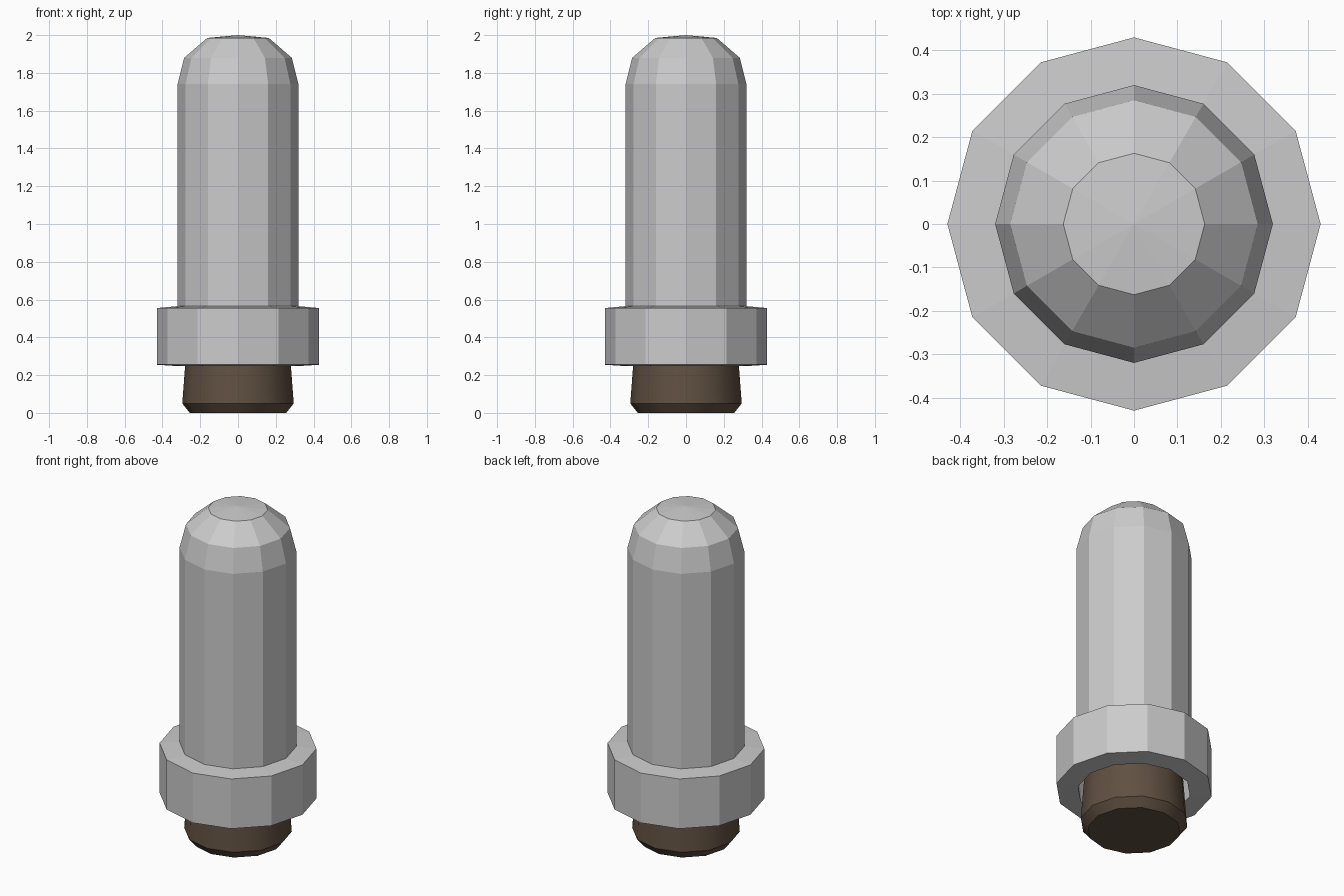
import bpy, bmesh
from math import cos, sin, pi, radians

if "Cube" in bpy.data.objects:
    bpy.data.objects.remove(bpy.data.objects["Cube"])

SIDES = 12


def lathe(name, profile, closed=False):
    """Spin (radius, z) points round z; radius 0 makes a pole, closed joins the ends."""
    bm = bmesh.new()
    rings = []
    for r, z in profile:
        if r == 0:
            rings.append([bm.verts.new((0, 0, z))] * SIDES)
        else:
            rings.append([bm.verts.new((r * cos(2 * pi * i / SIDES), r * sin(2 * pi * i / SIDES), z))
                          for i in range(SIDES)])
    pairs = list(zip(rings, rings[1:]))
    if closed:
        pairs.append((rings[-1], rings[0]))
    for a, b in pairs:
        for i in range(SIDES):
            j = (i + 1) % SIDES
            loop = list(dict.fromkeys((a[i], a[j], b[j], b[i])))
            bm.faces.new(loop)
    bmesh.ops.recalc_face_normals(bm, faces=bm.faces)
    mesh = bpy.data.meshes.new(name)
    bm.to_mesh(mesh)
    bm.free()
    obj = bpy.data.objects.new(name, mesh)
    bpy.context.collection.objects.link(obj)
    return obj


# Faceted round-topped body
lathe("body", [(0, 0.56), (0.32, 0.56), (0.32, 1.74), (0.285, 1.88),
               (0.163, 1.985), (0, 2.0)])

# Hollow collar, with slightly sloping top and underside
lathe("collar", [(0.43, 0.255), (0.43, 0.555), (0.32, 0.565), (0.31, 0.247)], closed=True)

# Dark tapered plug, chamfered at the foot
plug = lathe("plug", [(0, 0), (0.255, 0), (0.295, 0.05), (0.28, 0.25),
                      (0.262, 0.5), (0, 0.5)])
brown = bpy.data.materials.new("dark_brown")
brown.diffuse_color = (0.115, 0.08, 0.053, 1)
brown.use_nodes = True
brown.node_tree.nodes["Principled BSDF"].inputs["Base Color"].default_value = brown.diffuse_color
plug.data.materials.append(brown)
bpy.context.view_layer.objects.active = plug
plug.select_set(True)
bpy.ops.object.shade_smooth_by_angle(angle=radians(35))
